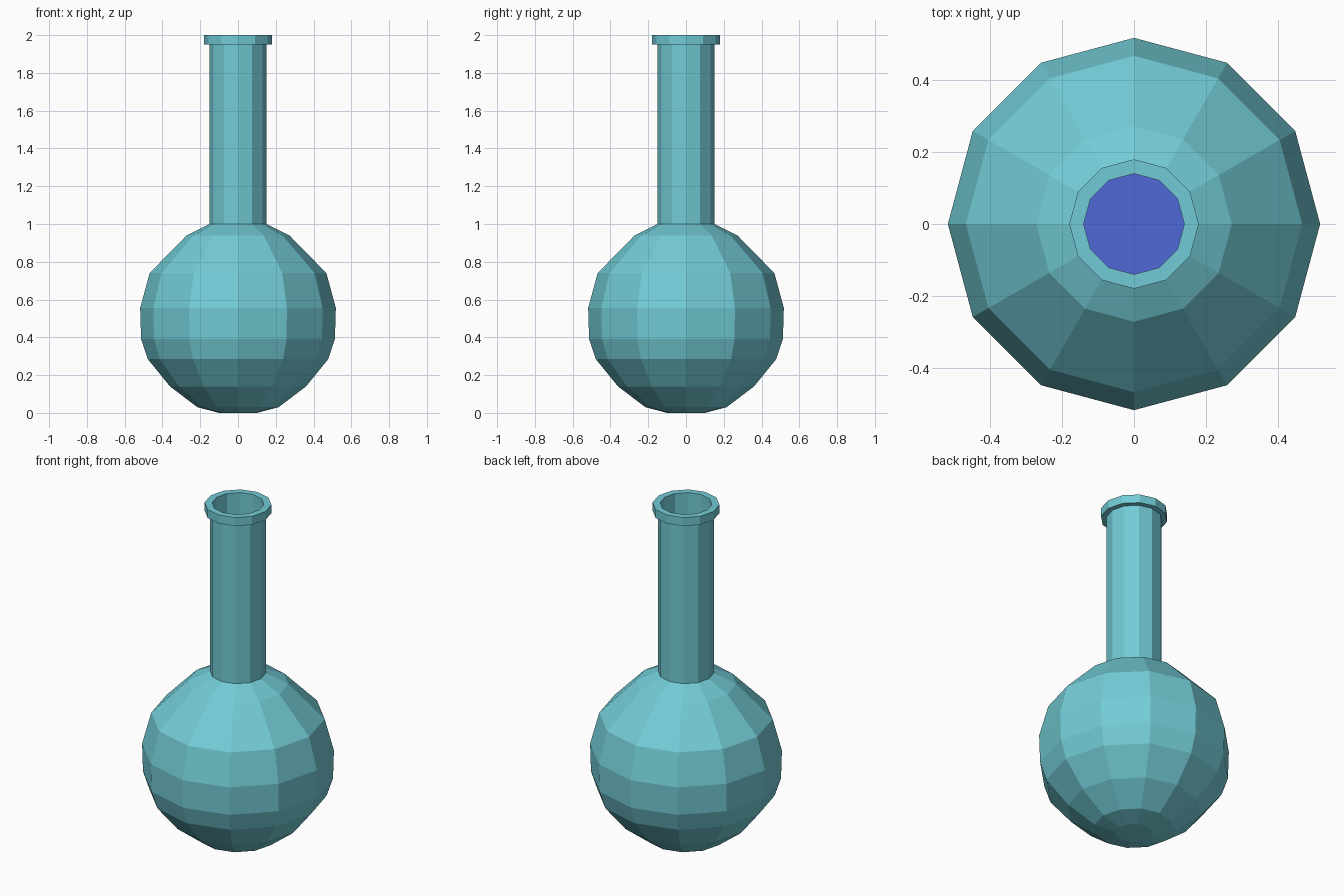
import bpy, bmesh, math

if "Cube" in bpy.data.objects:
    bpy.data.objects.remove(bpy.data.objects["Cube"])

SIDES = 12


def material(name, color):
    m = bpy.data.materials.new(name)
    m.diffuse_color = (*color, 1)
    m.use_nodes = True
    m.node_tree.nodes["Principled BSDF"].inputs["Base Color"].default_value = m.diffuse_color
    return m


def lathe(name, profile, mat):
    """Revolve (radius, z) points around z; both ends are capped flat."""
    bm = bmesh.new()
    rings = []
    for r, z in profile:
        rings.append([bm.verts.new((r * math.cos(2 * math.pi * i / SIDES),
                                    r * math.sin(2 * math.pi * i / SIDES), z))
                      for i in range(SIDES)])
    for a, b in zip(rings, rings[1:]):
        for i in range(SIDES):
            j = (i + 1) % SIDES
            bm.faces.new((a[i], a[j], b[j], b[i]))
    bm.faces.new(rings[0][::-1])
    bm.faces.new(rings[-1])
    bmesh.ops.recalc_face_normals(bm, faces=bm.faces[:])
    mesh = bpy.data.meshes.new(name)
    bm.to_mesh(mesh)
    bm.free()
    mesh.materials.append(mat)
    obj = bpy.data.objects.new(name, mesh)
    bpy.context.collection.objects.link(obj)
    return obj


glass = material("teal_glass", (0.17, 0.60, 0.67))
blue = material("blue_liquid", (0.08, 0.14, 0.68))

# Round bulb, from the base up to the neck
bulb = [(0.10, 0.0), (0.215, 0.03), (0.36, 0.14), (0.478, 0.285),
        (0.513, 0.39), (0.518, 0.555), (0.468, 0.74), (0.272, 0.94)]
# Neck and rolled rim
neck = [(0.15, 1.0), (0.15, 1.95), (0.18, 1.95), (0.18, 2.0)]
# Inner wall: mouth, neck bore, then the bulb shrunk by the wall thickness
CENTRE = 0.5


def inset(points, k):
    return [(r * k, CENTRE + (z - CENTRE) * k) for r, z in points]


inner = [(0.14, 2.0), (0.14, 0.985)] + inset(bulb, 0.975)[::-1]
lathe("flask", bulb + neck + inner, glass)

# Liquid filling the lower half of the bulb
lathe("liquid", inset(bulb[:6], 0.965), blue)
